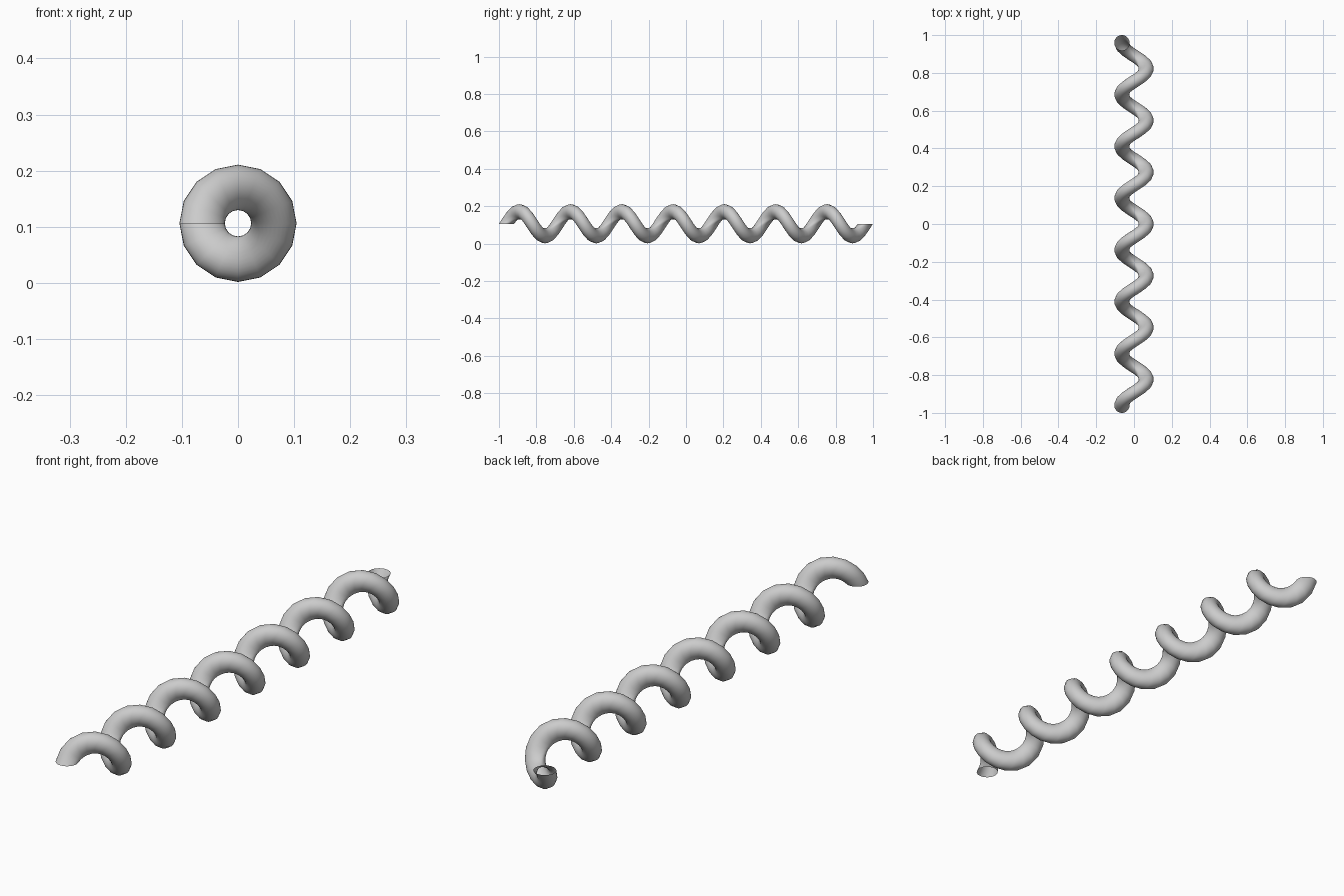
import bpy, bmesh
from math import cos, sin, tau

if "Cube" in bpy.data.objects:
    bpy.data.objects.remove(bpy.data.objects["Cube"])

TURNS, STEPS, SIDES = 7, 16, 32
COIL_R, TUBE_R, AXIS_Z = 0.064, 0.0405, 0.1063
RISE = 2 - 2 * TUBE_R          # travel of the profile centre along y

# coil spring: a circle swept around the y axis, with open ends
bm = bmesh.new()
rings = []
for i in range(TURNS * STEPS + 1):
    t = tau * i / STEPS
    y0 = -RISE / 2 + RISE * i / (TURNS * STEPS)
    ring = []
    for j in range(SIDES):
        a = tau * j / SIDES
        r = COIL_R + TUBE_R * cos(a)
        ring.append(bm.verts.new((-r * cos(t), y0 + TUBE_R * sin(a), AXIS_Z + r * sin(t))))
    rings.append(ring)

for r0, r1 in zip(rings, rings[1:]):
    for j in range(SIDES):
        k = (j + 1) % SIDES
        bm.faces.new((r0[j], r0[k], r1[k], r1[j])).smooth = True

bmesh.ops.recalc_face_normals(bm, faces=bm.faces)
mesh = bpy.data.meshes.new("coil_spring")
bm.to_mesh(mesh)
bm.free()
bpy.context.collection.objects.link(bpy.data.objects.new("coil_spring", mesh))
